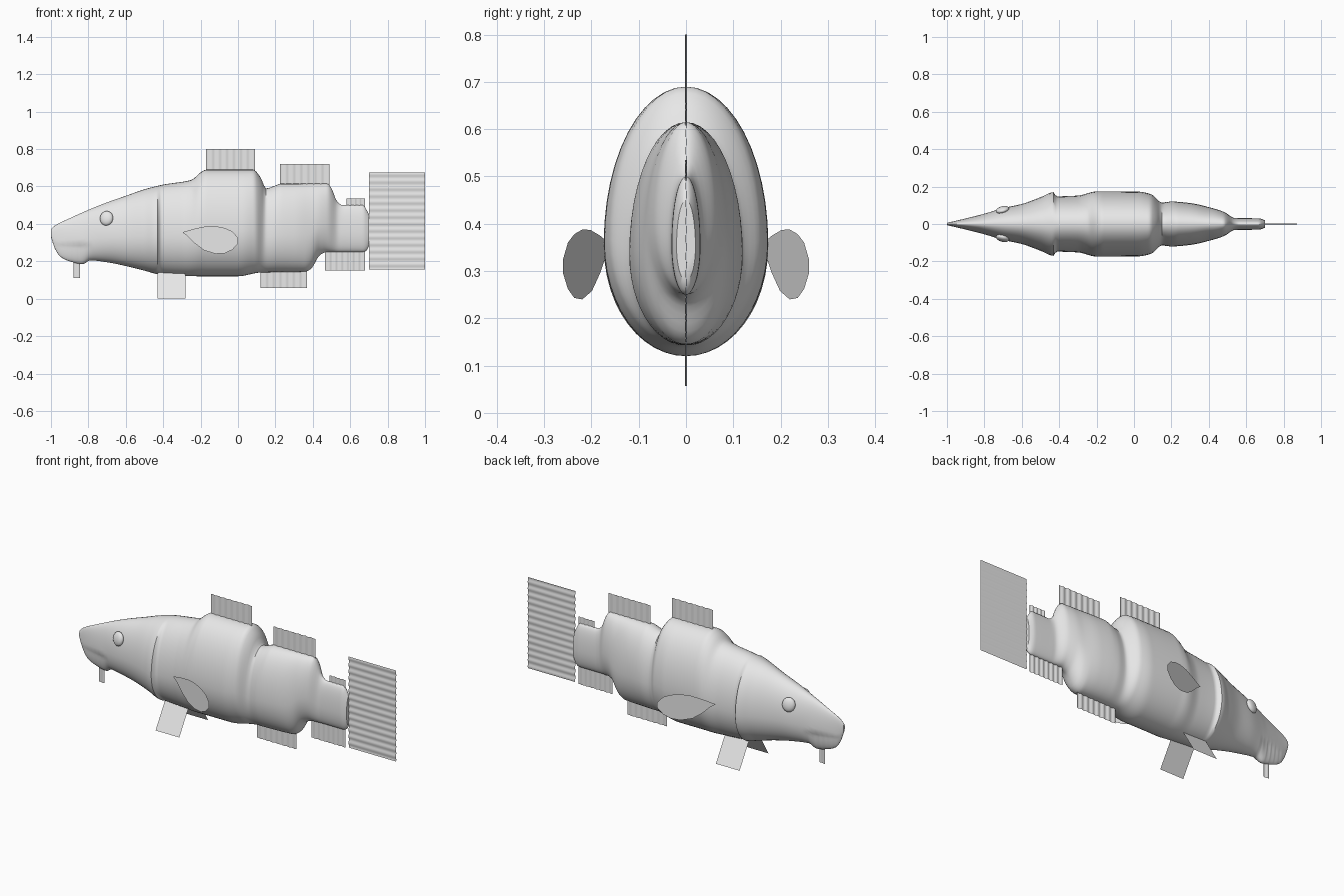
import bpy, bmesh, math
from mathutils import Vector

cube = bpy.data.objects.get("Cube")
if cube:
    bpy.data.objects.remove(cube, do_unlink=True)

grey = bpy.data.materials.new("pale grey")
grey.use_nodes = True
grey.diffuse_color = (0.8, 0.8, 0.8, 1)
grey.node_tree.nodes["Principled BSDF"].inputs["Base Color"].default_value = (0.8, 0.8, 0.8, 1)


def finish(name, bm, smooth=True):
    """Turn a bmesh into a named, coloured object."""
    mesh = bpy.data.meshes.new(name)
    bm.to_mesh(mesh)
    bm.free()
    mesh.materials.append(grey)
    obj = bpy.data.objects.new(name, mesh)
    bpy.context.collection.objects.link(obj)
    if smooth:
        bpy.ops.object.select_all(action="DESELECT")
        obj.select_set(True)
        bpy.context.view_layer.objects.active = obj
        bpy.ops.object.shade_smooth_by_angle(angle=math.radians(40))
    return obj


def curve_through(points):
    """Smooth interpolation through (x, value) points without overshoot."""
    steps = [(b[1] - a[1]) / (b[0] - a[0]) for a, b in zip(points, points[1:])]
    slopes = [steps[0]]
    for p, q in zip(steps, steps[1:]):
        slopes.append(2 * p * q / (p + q) if p * q > 0 else 0)
    slopes.append(steps[-1])

    def value(x):
        i = 0
        while i < len(points) - 2 and x > points[i + 1][0]:
            i += 1
        (xa, a), (xb, b) = points[i], points[i + 1]
        h = xb - xa
        t = (x - xa) / h
        ease = t * t * (3 - 2 * t)
        return (a + (b - a) * ease + h * t * (1 - t) ** 2 * slopes[i]
                - h * t * t * (1 - t) * slopes[i + 1])
    return value


# Body outline: back, belly and half width along the length
back = curve_through([
    (-1, .37), (-.98, .39), (-.9, .43), (-.8, .475), (-.7, .515), (-.6, .55),
    (-.5, .585), (-.4, .61), (-.25, .635), (-.2, .675), (-.17, .69), (.08, .69),
    (.12, .65), (.15, .59), (.2, .605), (.23, .615), (.48, .615), (.5, .59),
    (.53, .52), (.56, .5), (.67, .5), (.69, .47), (.7, .45)])
belly = curve_through([
    (-1, .33), (-.98, .27), (-.95, .225), (-.9, .2), (-.83, .185), (-.79, .205),
    (-.7, .195), (-.6, .175), (-.5, .15), (-.42, .13), (-.2, .12), (0, .12),
    (.12, .14), (.36, .145), (.39, .16), (.44, .235), (.48, .25), (.67, .25),
    (.69, .26), (.7, .28)])
girth = curve_through([
    (-1, .006), (-.9, .03), (-.8, .055), (-.7, .085), (-.6, .107), (-.5, .143),
    (-.43, .17), (-.415, .148), (-.3, .152), (-.2, .174), (.02, .173),
    (.09, .16), (.15, .115), (.2, .12), (.3, .112), (.4, .09), (.48, .065),
    (.54, .032), (.67, .03), (.7, .02)])

SIDES = 48


def body_ring(x):
    top, low, wide = back(x), belly(x), girth(x)
    mid = low + (top - low) * .42
    ring = []
    for k in range(SIDES):
        a = math.tau * k / SIDES
        c, s = math.cos(a), math.sin(a)
        z = mid + s * ((top - mid) if s > 0 else (mid - low))
        y = c * wide
        # the lower jaw is tucked in beneath the lip and lightly folded
        if x < -.78 and z < .3:
            tuck = min(1, (-.78 - x) / .06) * min(1, (.3 - z) / .02)
            y *= 1 - tuck * (.2 + .06 * math.sin(x * 220))
        ring.append((x, y, z))
    return ring


bm = bmesh.new()
stations = [-1 + 1.7 * i / 170 for i in range(171)]
rings = [[bm.verts.new(p) for p in body_ring(x)] for x in stations]
for r, q in zip(rings, rings[1:]):
    for k in range(SIDES):
        n = (k + 1) % SIDES
        bm.faces.new((r[k], r[n], q[n], q[k]))
bm.faces.new(rings[0])
bm.faces.new(rings[-1])
bmesh.ops.recalc_face_normals(bm, faces=bm.faces)
finish("body", bm)


def rippled_fin(name, x0, x1, z0, z1, along_x=True, waves=7):
    """Thin upright sheet on the centre line with fin ray ripples."""
    bm = bmesh.new()
    n = waves * 6
    pairs = []
    for i in range(n + 1):
        t = i / n
        y = .0025 * math.sin(math.tau * waves * t)
        if along_x:
            x = x0 + (x1 - x0) * t
            ends = (x, y, z0), (x, y, z1)
        else:
            z = z0 + (z1 - z0) * t
            ends = (x1, y / 3, z), (x0, y, z)
        pairs.append([bm.verts.new(p) for p in ends])
    for a, b in zip(pairs, pairs[1:]):
        bm.faces.new((a[0], b[0], b[1], a[1]))
    finish(name, bm)


rippled_fin("front_dorsal_fin", -.17, .09, .67, .8)
rippled_fin("rear_dorsal_fin", .225, .49, .6, .72)
rippled_fin("small_dorsal_fin", .58, .68, .48, .535, waves=4)
rippled_fin("front_anal_fin", .12, .37, .057, .16)
rippled_fin("rear_anal_fin", .465, .68, .15, .26)
rippled_fin("tail_fin", .7, 1, .155, .675, along_x=False, waves=14)
rippled_fin("chin_barbel", -.88, -.845, .11, .21, waves=1)

# Paired parts on both sides
pectoral_outline = [
    (-.3, .355), (-.23, .375), (-.17, .387), (-.12, .388), (-.07, .378),
    (-.03, .36), (0, .325), (0, .295), (-.03, .262), (-.07, .243),
    (-.12, .24), (-.18, .258), (-.23, .295), (-.27, .335)]

for side, sign in (("left", 1), ("right", -1)):
    # The model faces its front at -y, so its left is +x and +y is the far flank
    flank = "far" if side == "left" else "near"

    bm = bmesh.new()
    bm.faces.new([bm.verts.new((x, sign * (.26 + .34 * x), z))
                  for x, z in pectoral_outline][::sign])
    finish(flank + "_pectoral_fin", bm, smooth=False)

    bm = bmesh.new()
    bm.faces.new([bm.verts.new((x, sign * y, z)) for x, y, z in (
        (-.43, .045, .14), (-.28, .045, .14), (-.28, .13, 0), (-.43, .13, 0))][::-sign])
    finish(flank + "_pelvic_fin", bm, smooth=False)

    bm = bmesh.new()
    bmesh.ops.create_uvsphere(bm, u_segments=24, v_segments=14, radius=1)
    bmesh.ops.scale(bm, verts=bm.verts, vec=Vector((.036, .018, .039)))
    eye = finish(flank + "_eye", bm)
    eye.location = (-.703, sign * .076, .43)
    eye.rotation_euler = (sign * .2, 0, sign * .27)
